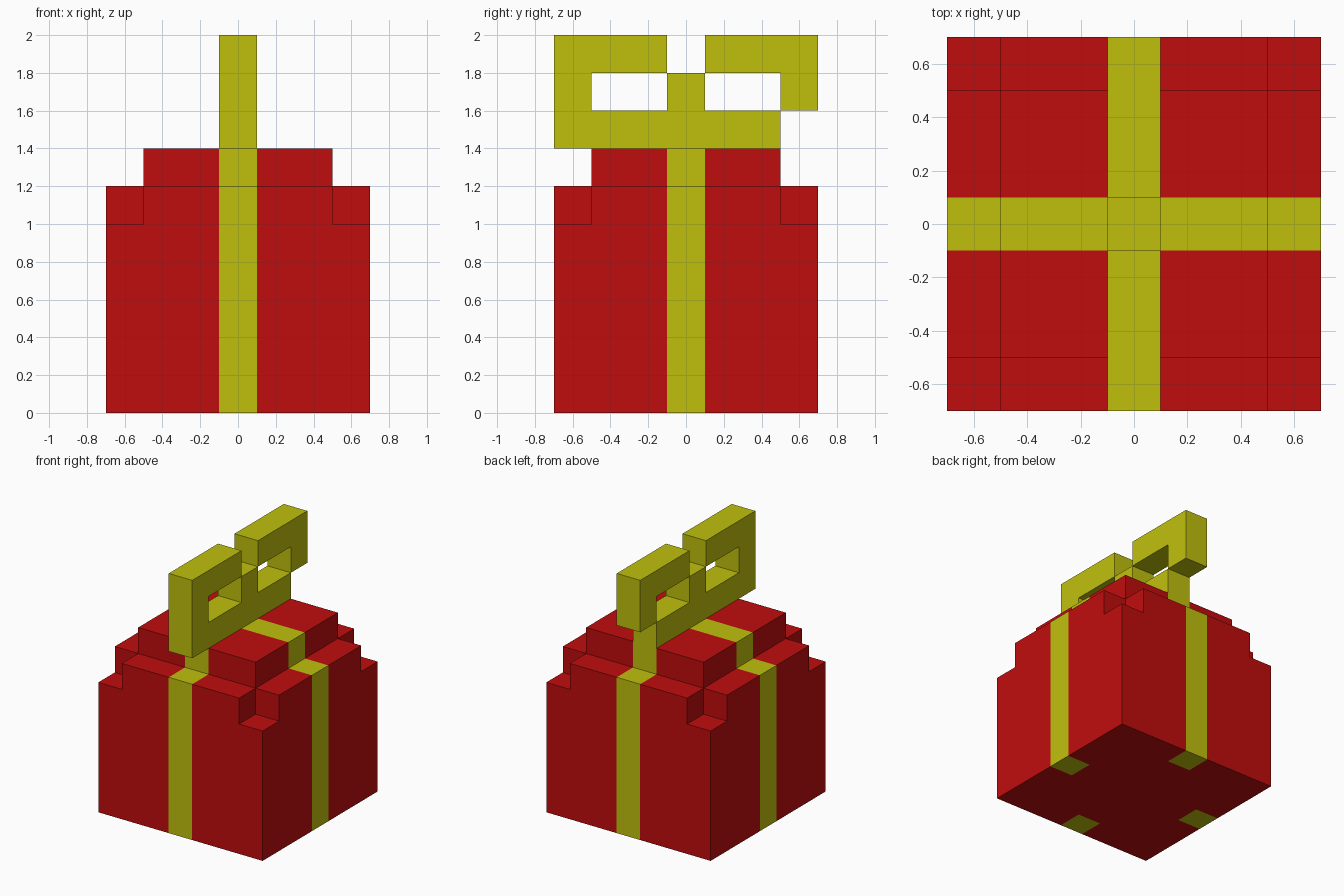
import bpy, bmesh
from mathutils import Vector

cube = bpy.data.objects.get("Cube")
if cube:
    bpy.data.objects.remove(cube, do_unlink=True)


def make_material(name, rgb):
    mat = bpy.data.materials.new(name)
    mat.use_nodes = True
    mat.diffuse_color = (*rgb, 1)
    mat.node_tree.nodes["Principled BSDF"].inputs["Base Color"].default_value = (*rgb, 1)
    return mat


RED = make_material("red wrapping", (0.53, 0.004, 0.004))
YELLOW = make_material("yellow ribbon", (0.53, 0.53, 0.004))


def finish(bm, name, mats):
    bmesh.ops.remove_doubles(bm, verts=bm.verts, dist=0.0001)
    bmesh.ops.recalc_face_normals(bm, faces=bm.faces)
    mesh = bpy.data.meshes.new(name)
    bm.to_mesh(mesh)
    bm.free()
    for m in mats:
        mesh.materials.append(m)
    obj = bpy.data.objects.new(name, mesh)
    bpy.context.collection.objects.link(obj)
    return obj


# Stepped gift box: outer skin of a block grid, with cuts along the ribbon edges
SIDE = [-0.7, -0.5, -0.1, 0.1, 0.5, 0.7]
LEVELS = [0, 1.0, 1.2, 1.4]
CUTS = (SIDE, SIDE, LEVELS)


def solid(i, j, k):
    """Each column loses one level for every outer edge it lies on."""
    if not (0 <= i < 5 and 0 <= j < 5 and 0 <= k < 3):
        return False
    return k < 3 - (i in (0, 4)) - (j in (0, 4))


def is_ribbon(centre, axis, step):
    """Ribbon bands cross the middle; underneath only their ends show."""
    x, y = abs(centre.x), abs(centre.y)
    if axis == 2 and step < 0:
        return min(x, y) < 0.09 and max(x, y) > 0.5
    if axis == 2:
        return min(x, y) < 0.09
    return (y if axis == 0 else x) < 0.09


bm = bmesh.new()
for cell in [(i, j, k) for i in range(5) for j in range(5) for k in range(3)]:
    if not solid(*cell):
        continue
    for axis in range(3):
        for step in (-1, 1):
            beside = list(cell)
            beside[axis] += step
            if solid(*beside):
                continue
            u, v = (axis + 1) % 3, (axis + 2) % 3
            corners = []
            for du, dv in ((0, 0), (1, 0), (1, 1), (0, 1)):
                p = Vector()
                p[axis] = CUTS[axis][cell[axis] + (step > 0)]
                p[u] = CUTS[u][cell[u] + du]
                p[v] = CUTS[v][cell[v] + dv]
                corners.append(bm.verts.new(p))
            face = bm.faces.new(corners)
            face.material_index = int(is_ribbon(face.calc_center_median(), axis, step))
finish(bm, "gift_box", [RED, YELLOW])


# Bow: flat side profiles (y, z) extruded across the ribbon width
def bow_part(name, profile, width=0.2):
    bm = bmesh.new()
    face = bm.faces.new([bm.verts.new((-width / 2, y, z)) for y, z in profile])
    out = bmesh.ops.extrude_face_region(bm, geom=[face])
    moved = [g for g in out["geom"] if isinstance(g, bmesh.types.BMVert)]
    bmesh.ops.translate(bm, verts=moved, vec=(width, 0, 0))
    return finish(bm, name, [YELLOW])


bow_part("bow_front_loop", [(-0.7, 1.4), (0.5, 1.4), (0.5, 1.6), (-0.5, 1.6),
                            (-0.5, 1.8), (-0.1, 1.8), (-0.1, 2.0), (-0.7, 2.0)])
bow_part("bow_knot", [(-0.1, 1.6), (0.1, 1.6), (0.1, 1.8), (-0.1, 1.8)])
bow_part("bow_back_loop", [(0.1, 1.8), (0.5, 1.8), (0.5, 1.6), (0.7, 1.6),
                           (0.7, 2.0), (0.1, 2.0)])
